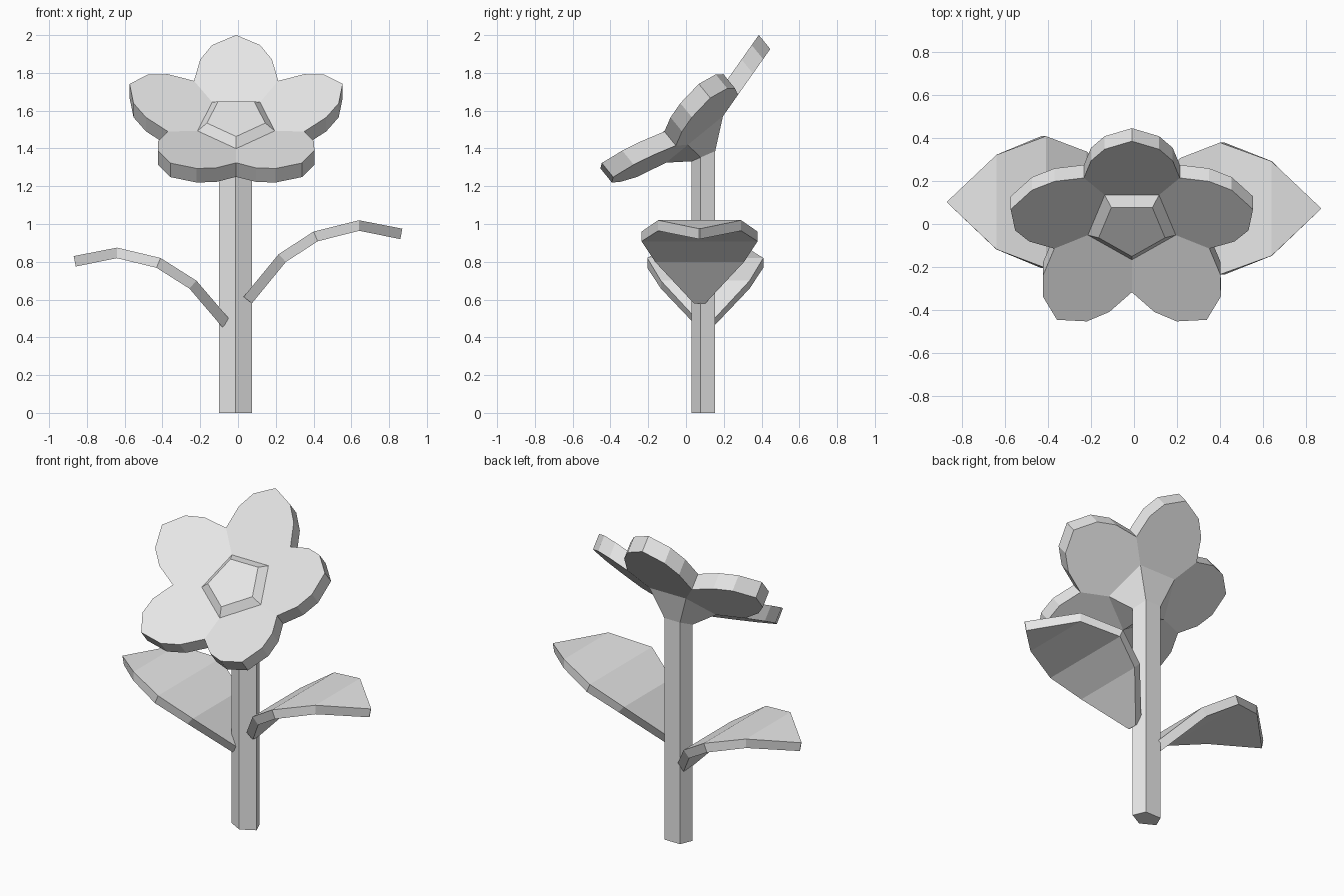
import bpy, bmesh
from math import cos, sin, radians
from mathutils import Vector

cube = bpy.data.objects.get("Cube")
if cube:
    bpy.data.objects.remove(cube)

grey = bpy.data.materials.new("light_grey")
grey.use_nodes = True
grey.diffuse_color = (0.8, 0.8, 0.8, 1)
grey.node_tree.nodes["Principled BSDF"].inputs["Base Color"].default_value = (0.8, 0.8, 0.8, 1)

# Tilted frame of the bloom
CENTRE = Vector((-0.01, 0, 1.535))
U, V, N = Vector((1, 0, 0)), Vector((0, 0.775, 0.632)), Vector((0, -0.632, 0.775))
HUB, THICK = 0.215, 0.096
APOTHEM = HUB * cos(radians(36))
CORNERS = [radians(-90 + 72 * i) for i in range(5)]


def bloom_point(u, v, h=0):
    return CENTRE + U * u + V * v + N * h


def finish(bm, name):
    bmesh.ops.recalc_face_normals(bm, faces=bm.faces)
    mesh = bpy.data.meshes.new(name)
    bm.to_mesh(mesh)
    bm.free()
    mesh.materials.append(grey)
    obj = bpy.data.objects.new(name, mesh)
    bpy.context.collection.objects.link(obj)
    return obj


def loft(bm, rings, closed_end=True):
    """Skin a list of equal-length rings, capping the first and maybe the last."""
    rows = [[bm.verts.new(p) for p in ring] for ring in rings]
    n = len(rows[0])
    for a, b in zip(rows, rows[1:]):
        for i in range(n):
            j = (i + 1) % n
            bm.faces.new((a[i], a[j], b[j], b[i]))
    bm.faces.new(rows[0])
    if closed_end:
        bm.faces.new(rows[-1])


# Bloom: five upward-leaning petals around a raised hub
def build_bloom():
    bm = bmesh.new()
    half = [(0.307, 0.223), (0.44, 0.19), (0.53, 0.127)]
    outline = ([(APOTHEM, -HUB * sin(radians(36)))] + [(t, -s) for t, s in half]
               + [(0.593, 0)] + [(t, s) for t, s in reversed(half)]
               + [(APOTHEM, HUB * sin(radians(36)))])
    for c in CORNERS:
        a = c + radians(36)
        bm.faces.new([bm.verts.new(bloom_point(t * cos(a) - s * sin(a),
                                               t * sin(a) + s * cos(a),
                                               0.28 * (t - APOTHEM)))
                      for t, s in outline])
    hub = bm.faces.new([bm.verts.new(bloom_point(HUB * cos(c), HUB * sin(c))) for c in CORNERS])
    bmesh.ops.remove_doubles(bm, verts=bm.verts, dist=0.004)
    bm.faces.ensure_lookup_table()
    hub = min(bm.faces, key=lambda f: (f.calc_center_median() - CENTRE).length)
    new = bmesh.ops.extrude_face_region(bm, geom=bm.faces[:], use_keep_orig=True)["geom"]
    bmesh.ops.translate(bm, verts=[g for g in new if isinstance(g, bmesh.types.BMVert)],
                        vec=-N * THICK)
    bmesh.ops.recalc_face_normals(bm, faces=bm.faces)
    hub = min(bm.faces, key=lambda f: (f.calc_center_median() - CENTRE).length)
    bmesh.ops.inset_individual(bm, faces=[hub], thickness=0.0526, depth=0.04)
    finish(bm, "bloom")


# Stem: five-sided column flaring into the underside of the bloom
def build_stem():
    def ring(z, slope=0):
        return [Vector((-0.0125 + 0.092 * cos(c), 0.099 + 0.069 * sin(c),
                        z + slope * sin(c))) for c in CORNERS]
    flare = [bloom_point(HUB * cos(c), HUB * sin(c), -THICK) for c in CORNERS]
    bm = bmesh.new()
    loft(bm, [ring(0), ring(1.362, 0.03), flare], closed_end=False)
    finish(bm, "stem")


# Leaf: thick arched blade, narrow at the base and pointed at the tip
def build_leaf(name, top, y, base):
    bm = bmesh.new()
    points = [Vector((x, 0, z)) for x, z in top]
    side = 1 if points[-1].x > 0 else -1
    rings = []
    for i, (p, w) in enumerate(zip(points, (base, 0.235, 0.307, 0.22, 0.002))):
        d = (points[min(i + 1, 4)] - points[max(i - 1, 0)]).normalized()
        low = p + Vector((d.z, 0, -d.x)) * side * 0.056
        rings.append([Vector((q.x, y + s * w, q.z))
                      for q, s in ((p, -1), (p, 1), (low, 1), (low, -1))])
    loft(bm, rings)
    finish(bm, name)


build_bloom()
build_stem()
build_leaf("left_leaf", [(0.03, 0.615), (0.215, 0.84), (0.40, 0.96), (0.64, 1.02), (0.87, 0.975)],
           0.072, 0.03)
build_leaf("right_leaf", [(-0.04, 0.49), (-0.22, 0.70), (-0.41, 0.82), (-0.64, 0.875), (-0.87, 0.83)],
           0.102, 0.04)
